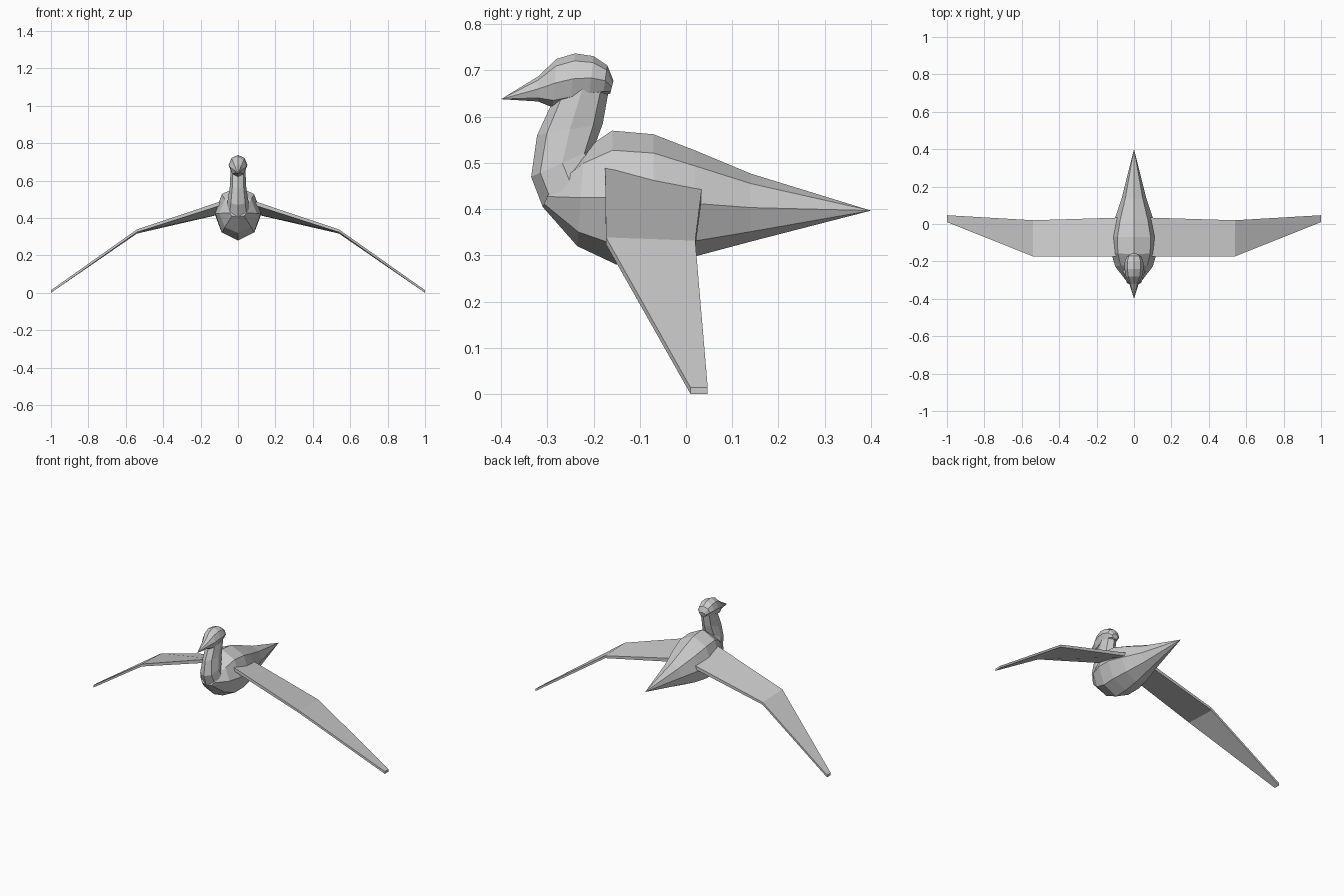
import bpy, bmesh
from math import sin, cos, pi
from mathutils import Vector

if "Cube" in bpy.data.objects:
    bpy.data.objects.remove(bpy.data.objects["Cube"])


def finish(name, bm):
    bmesh.ops.remove_doubles(bm, verts=bm.verts, dist=0.0005)
    bmesh.ops.recalc_face_normals(bm, faces=bm.faces)
    mesh = bpy.data.meshes.new(name)
    bm.to_mesh(mesh)
    bm.free()
    obj = bpy.data.objects.new(name, mesh)
    bpy.context.collection.objects.link(obj)
    return obj


def bridge(bm, rings):
    """Skin a series of equal-length vertex loops and cap both ends."""
    n = len(rings[0])
    for a, b in zip(rings, rings[1:]):
        for i in range(n):
            j = (i + 1) % n
            bm.faces.new((a[i], a[j], b[j], b[i]))
    bm.faces.new(rings[0])
    bm.faces.new(rings[-1])


def loft(name, sections, sides=8):
    """Each section: y, z of one edge, y, z of the opposite edge, half width."""
    bm = bmesh.new()
    rings = []
    for ya, za, yb, zb, w in sections:
        a, b = Vector((0, ya, za)), Vector((0, yb, zb))
        mid, half = (a + b) / 2, (a - b) / 2
        angles = [2 * pi * i / sides for i in range(sides)]
        rings.append([bm.verts.new(mid + half * cos(t) + Vector((w * sin(t), 0, 0)))
                      for t in angles])
    bridge(bm, rings)
    return finish(name, bm)


# Body tapering to a pointed tail
loft("body", [
    (-0.29, 0.45, -0.31, 0.405, 0.045),
    (-0.22, 0.53, -0.235, 0.32, 0.10),
    (-0.16, 0.57, -0.15, 0.28, 0.122),
    (-0.07, 0.562, -0.07, 0.284, 0.125),
    (0.02, 0.527, 0.02, 0.298, 0.105),
    (0.14, 0.477, 0.14, 0.33, 0.065),
    (0.40, 0.397, 0.40, 0.397, 0),
])

# Curved neck: front edge, back edge
loft("neck", [
    (-0.285, 0.64, -0.163, 0.68, 0.04),
    (-0.322, 0.56, -0.18, 0.585, 0.043),
    (-0.335, 0.47, -0.20, 0.53, 0.054),
    (-0.31, 0.405, -0.17, 0.46, 0.066),
    (-0.25, 0.36, -0.14, 0.43, 0.05),
])

# Head with pointed beak
loft("head", [
    (-0.40, 0.638, -0.40, 0.638, 0),
    (-0.32, 0.687, -0.32, 0.633, 0.025),
    (-0.28, 0.725, -0.288, 0.62, 0.043),
    (-0.24, 0.737, -0.25, 0.627, 0.05),
    (-0.20, 0.731, -0.21, 0.637, 0.05),
    (-0.17, 0.711, -0.18, 0.645, 0.04),
    (-0.157, 0.678, -0.164, 0.65, 0.02),
])

# Drooping wings: x, front y, front z, back y, back z, thickness
bm = bmesh.new()
rings = []
for x, yf, zf, yb, zb, t in [
    (0.05, -0.175, 0.503, 0.035, 0.452, 0.022),
    (0.54, -0.173, 0.339, 0.02, 0.332, 0.015),
    (1.00, 0.01, 0.014, 0.047, 0.014, 0.014),
]:
    rings.append([bm.verts.new(p) for p in (
        (x, yf, zf), (x, yb, zb), (x, yb, zb - t), (x, yf, zf - t))])
bridge(bm, rings)
wings = finish("wings", bm)
wings.modifiers.new("mirror", 'MIRROR')
